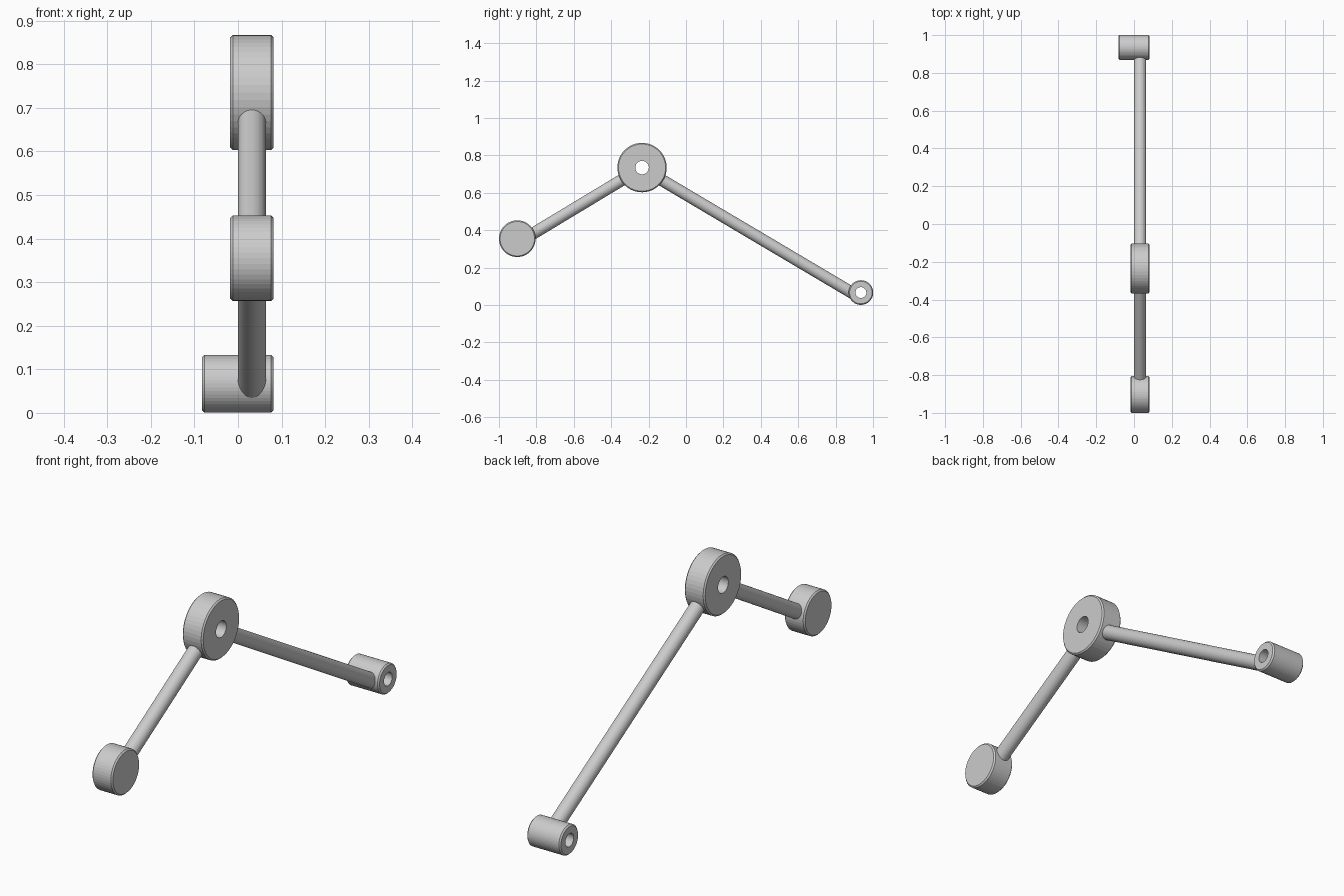
import bpy, bmesh, math
from mathutils import Vector, Matrix

if "Cube" in bpy.data.objects:
    bpy.data.objects.remove(bpy.data.objects["Cube"])

SEG = 48
BEVEL = 0.006
ROD_X, ROD_R = 0.032, 0.032


def hub(name, y, z, radius, x0, x1, hole=0.0):
    """Chamfered disc turned around the x axis, with an optional through bore."""
    r, b = radius, BEVEL
    profile = [(hole, x0), (r - b, x0), (r, x0 + b), (r, x1 - b), (r - b, x1), (hole, x1)]
    if hole:
        profile.append(profile[0])
    bm = bmesh.new()
    verts = [bm.verts.new((x, 0, d)) for d, x in profile]
    edges = [bm.edges.new(pair) for pair in zip(verts, verts[1:])]
    bmesh.ops.spin(bm, geom=verts + edges, cent=(0, 0, 0), axis=(1, 0, 0),
                   angle=math.tau, steps=SEG, use_merge=False)
    bmesh.ops.remove_doubles(bm, verts=bm.verts, dist=1e-5)
    finish(name, bm, Matrix.Translation((0, y, z)))


def rod(name, start, end):
    """Round bar between two (y, z) points."""
    a, b = Vector((ROD_X, *start)), Vector((ROD_X, *end))
    bm = bmesh.new()
    rot = (b - a).to_track_quat('Z', 'Y').to_matrix().to_4x4()
    bmesh.ops.create_cone(bm, cap_ends=True, segments=SEG, radius1=ROD_R, radius2=ROD_R,
                          depth=(b - a).length, matrix=Matrix.Translation((a + b) / 2) @ rot)
    finish(name, bm, Matrix.Identity(4))


def finish(name, bm, matrix):
    bmesh.ops.recalc_face_normals(bm, faces=bm.faces)
    mesh = bpy.data.meshes.new(name)
    bm.to_mesh(mesh)
    bm.free()
    obj = bpy.data.objects.new(name, mesh)
    obj.matrix_world = matrix
    bpy.context.collection.objects.link(obj)


# Pivot in the middle, solid disc at the front, long bushing at the back
hub("pivot_hub", -0.235, 0.735, 0.132, -0.018, 0.082, hole=0.036)
hub("end_disc", -0.902, 0.355, 0.098, -0.018, 0.082)
hub("end_bushing", 0.935, 0.067, 0.066, -0.083, 0.082, hole=0.029)

# Connecting rods stop inside the hub walls, clear of the bores
c, s = math.cos(math.radians(30.7)), math.sin(math.radians(30.7))
rod("short_rod", (-0.235 - 0.09 * c, 0.733 - 0.09 * s), (-0.902 + 0.05 * c, 0.332 + 0.05 * s))
rod("long_rod", (-0.235 + 0.09 * c, 0.731 - 0.09 * s), (0.894, 0.062))
